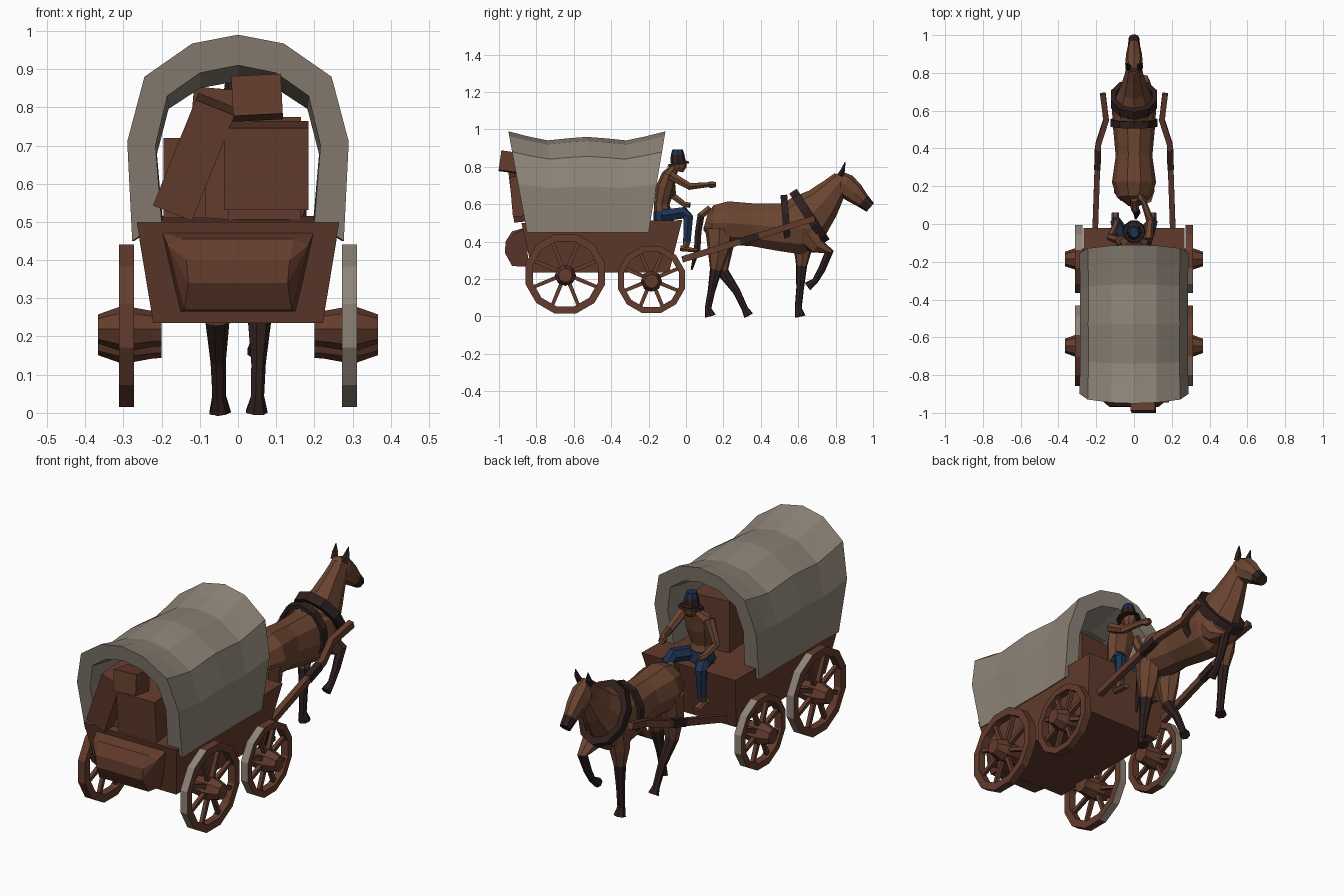
import bpy, bmesh, math
from mathutils import Vector as V, Matrix, Euler

if "Cube" in bpy.data.objects:
    bpy.data.objects.remove(bpy.data.objects["Cube"])

def material(name, c):
    m = bpy.data.materials.new(name)
    m.diffuse_color = (*c, 1)
    m.use_nodes = True
    m.node_tree.nodes["Principled BSDF"].inputs["Base Color"].default_value = m.diffuse_color
    return m

WOOD = material("wagon brown", (.125, .045, .026))
HIDE = material("warm brown", (.150, .060, .031))
DARK = material("dark leather", (.028, .014, .013))
CANVAS = material("canvas", (.270, .230, .185))
BLUE = material("denim blue", (.012, .032, .085))

def finish(name, bm, mats):
    bmesh.ops.recalc_face_normals(bm, faces=bm.faces)
    me = bpy.data.meshes.new(name)
    bm.to_mesh(me)
    bm.free()
    for m in mats:
        me.materials.append(m)
    ob = bpy.data.objects.new(name, me)
    bpy.context.collection.objects.link(ob)
    return ob

def loft(name, pts, mat, sides=8, mat2=None, split=99):
    """Skin rings (x, y, z, width radius, height radius) along a path."""
    bm = bmesh.new()
    c = [V(p[:3]) for p in pts]
    rings = []
    for i, p in enumerate(pts):
        t = (c[min(i + 1, len(c) - 1)] - c[max(i - 1, 0)]).normalized()
        ref = V((0, 1, 0)) if abs(t.x) > .9 else V((1, 0, 0))
        s = (ref - t * ref.dot(t)).normalized()
        u = s.cross(t)
        off = .5 if sides == 4 else 0
        rings.append([bm.verts.new(c[i] + s * p[3] * math.cos(a) + u * p[4] * math.sin(a))
                      for a in [(k + off) * 2 * math.pi / sides for k in range(sides)]])
    for i in range(len(rings) - 1):
        for k in range(sides):
            n = (k + 1) % sides
            f = bm.faces.new((rings[i][k], rings[i][n], rings[i + 1][n], rings[i + 1][k]))
            f.material_index = int(i >= split)
    bm.faces.new(rings[0])
    bm.faces.new(rings[-1]).material_index = int(mat2 is not None)
    return finish(name, bm, [mat, mat2] if mat2 else [mat])

def band(name, c, a, b, w, inner, n, mat, mat2=None, rule=None):
    """Elliptic hoop in the plane a, b with half width vector w."""
    bm = bmesh.new()
    c, a, b, w = V(c), V(a), V(b), V(w)
    rows = []
    for i in range(n):
        t = (i + .5) * 2 * math.pi / n
        d = a * math.cos(t) + b * math.sin(t)
        rows.append([bm.verts.new(c + q) for q in (d - w, d + w, d * inner + w, d * inner - w)])
    for i in range(n):
        p, q = rows[i], rows[(i + 1) % n]
        for k in range(4):
            f = bm.faces.new((p[k], p[(k + 1) % 4], q[(k + 1) % 4], q[k]))
            if rule and k == 0 and rule(f.calc_center_median() - c):
                f.material_index = 1
    return finish(name, bm, [mat, mat2] if mat2 else [mat])

def hull(name, pts, mat):
    bm = bmesh.new()
    for p in pts:
        bm.verts.new(p)
    bmesh.ops.convex_hull(bm, input=bm.verts)
    bmesh.ops.dissolve_limit(bm, angle_limit=.02, verts=bm.verts, edges=bm.edges)
    return finish(name, bm, [mat])

def crate(name, c, size, rot=(0, 0, 0)):
    bm = bmesh.new()
    m = Matrix.LocRotScale(V(c), Euler([math.radians(r) for r in rot]), V(size))
    bmesh.ops.create_cube(bm, size=1, matrix=m)
    return finish(name, bm, [WOOD])

# wagon body with flared sides and ends
hull("wagon_box", [(s * x, y, z) for s in (-1, 1) for x, y, z in
     ((.222, -.82, .235), (.265, -.88, .5), (.222, -.09, .235), (.268, -.02, .515))], WOOD)
# feed trough on the tail
hull("tail_trough", [(s * x, y, z) for s in (-1, 1) for x, y, z in
     ((.2, -.86, .475), (.15, -.84, .265), (.145, -.93, .455), (.135, -.965, .4),
      (.13, -.968, .34), (.14, -.93, .27), (.185, -.92, .44), (.15, -.92, .3))], WOOD)

# canvas cover: thick arch swept over sagging hoops
outer = [(.277, .45), (.29, .71), (.245, .88), (.12, .967), (0, .99)]
inner = [(.2, .5), (.216, .7), (.185, .83), (.1, .89), (0, .91)]
full = lambda h: [(-x, z) for x, z in h] + [p for p in h[-2::-1]]
loop = full(outer) + full(inner)[::-1]
bm = bmesh.new()
sag = [1, .95, .91, .93, .945, .93, .91, .95, 1]
grid = []
for i, s in enumerate(sag):
    row = []
    for x, z in loop:
        f, t = (z - .45) / .54, i / 8
        y = (-.85 - .1 * f) * (1 - t) + (-.2 + .09 * f) * t
        row.append(bm.verts.new((x * (.8 + .2 * s), y, .45 + (z - .45) * s)))
    grid.append(row)
for p, q in zip(grid, grid[1:]):
    for k in range(18):
        n = (k + 1) % 18
        bm.faces.new((p[k], p[n], q[n], q[k]))
for p in (grid[0], grid[-1]):
    for k in range(8):
        bm.faces.new((p[k], p[k + 1], p[16 - k], p[17 - k]))
finish("canvas_cover", bm, [CANVAS])

# wheels with hubs and spokes
for end, y, z, r in (("rear", -.645, .228, .22), ("front", -.185, .197, .186)):
    for s in (-1, 1):
        tag = end + ("_left" if s < 0 else "_right")
        band("wheel_rim_" + tag, (s * .292, y, z), (0, r, 0), (0, 0, r), (.02, 0, 0), .82, 12,
             WOOD, CANVAS, lambda d: d.y * s < -.02 and d.z < r * .85)
        loft("wheel_hub_" + tag, [(s * x, y, z - .008, q, q) for x, q in
             ((.2, .045), (.225, .047), (.28, .057), (.312, .057), (.366, .038))], WOOD)
        for k in range(8):
            a = (k + .5) * math.pi / 4
            d = (math.cos(a), math.sin(a))
            loft("spoke_%s_%d" % (tag, k), [(s * .292, y + d[0] * q, z + d[1] * q, w, w)
                 for q, w in ((.03, .015), (r * .86, .013))], WOOD, 4)

# cargo crates
crate("crate_large", (.075, -.83, .648), (.22, .21, .215), (5, 0, 0))
crate("crate_top", (.05, -.94, .825), (.13, .11, .105), (-8, -3, 0))
crate("crate_leaning", (-.112, -.84, .67), (.11, .19, .3), (6, 22, 0))
crate("crate_left", (-.14, -.6, .615), (.11, .5, .21))
crate("crate_tall", (-.07, -.58, .68), (.12, .3, .34), (0, 5, 0))
crate("crate_front", (.05, -.4, .64), (.2, .3, .27), (0, 0, 6))

# horse body, neck and head
loft("horse_body", [(0, .105, .51, .04, .05), (0, .14, .5, .09, .1), (0, .22, .5, .117, .122),
     (0, .36, .49, .097, .12), (0, .5, .477, .11, .133), (0, .62, .475, .118, .15),
     (0, .70, .465, .095, .105), (0, .735, .465, .05, .055)], HIDE, 10)
loft("horse_neck", [(0, .58, .49, .10, .13), (0, .66, .535, .1, .135), (0, .73, .605, .07, .1),
     (0, .79, .68, .05, .07), (0, .835, .735, .04, .05)], HIDE)
loft("horse_head", [(0, .80, .755, .03, .035), (0, .845, .705, .047, .066), (0, .90, .66, .042, .056),
     (0, .945, .618, .032, .04), (0, .985, .583, .028, .03)], HIDE, 8, DARK, 3)
loft("horse_tail", [(0, .13, .58, .02, .02), (.005, .08, .54, .022, .022), (.012, .065, .45, .022, .02),
     (.015, .06, .36, .02, .02), (.01, .03, .25, .006, .006)], HIDE, 6, DARK, 1)
for s, n in ((-1, "left"), (1, "right")):
    loft("horse_ear_" + n, [(s * .027, .825, .755, .02, .016), (s * .033, .84, .785, .016, .012),
         (s * .036, .85, .825, .002, .002)], DARK, 5)

# legs: (y, z, radius) paths, dark from the third ring down
hind_r = [(.18, .47, .08), (.175, .35, .06), (.16, .25, .033), (.135, .13, .02), (.118, .045, .018), (.13, .002, .03)]
hind_l = [(.20, .47, .08), (.19, .35, .06), (.195, .24, .033), (.27, .135, .021), (.315, .04, .018), (.335, .005, .027)]
fore_l = [(.63, .45, .07), (.625, .36, .05), (.618, .27, .03), (.61, .15, .021), (.6, .045, .019), (.61, 0, .03)]
fore_r = [(.65, .44, .07), (.70, .375, .045), (.765, .345, .026), (.725, .25, .02), (.69, .19, .017), (.65, .16, .025)]
for n, x, path in (("hind_leg_right", .06, hind_r), ("hind_leg_left", -.06, hind_l),
                   ("front_leg_left", -.06, fore_l), ("front_leg_right", .06, fore_r)):
    loft(n, [(x * (1 - .04 * i), y, z, min(r, .05), r) for i, (y, z, r) in enumerate(path)],
         HIDE, 7, DARK, 2)

# harness: collar, girth and shafts
band("collar", (0, .66, .535), (.128, 0, 0), (0, -.088, .135), (0, .02, .013), .78, 10, DARK)
band("girth", (0, .535, .505), (.13, 0, 0), (0, -.012, .145), (0, .018, .002), .86, 10, DARK)
for s, n in ((-1, "left"), (1, "right")):
    loft("shaft_" + n, [(s * x, y, z, .021, .024) for x, y, z in
         ((.205, -.02, .305), (.19, .42, .44), (.148, .55, .482), (.165, .69, .525))], WOOD, 4)
    loft("trace_wrap_" + n, [(s * .194, .29, .4, .024, .027), (s * .191, .39, .431, .024, .027)], DARK, 4)

# driver
loft("driver_torso", [(0, -.12, .53, .065, .05), (0, -.13, .6, .055, .042), (0, -.11, .69, .075, .05),
     (0, -.09, .755, .078, .04), (0, -.065, .79, .025, .026), (0, -.05, .81, .02, .02)], HIDE)
loft("driver_head", [(0, -.042, .775, .022, .026), (0, -.038, .8, .034, .04), (0, -.038, .835, .034, .04)], HIDE)
loft("hat_brim", [(0, -.04, .81, .062, .062), (0, -.042, .822, .058, .058)], DARK, 10)
loft("hat_crown", [(0, -.042, .82, .04, .042), (0, -.045, .865, .034, .036), (0, -.045, .893, .024, .028)],
     DARK, 8, BLUE, 1)
loft("driver_hips", [(0, -.12, .505, .075, .055), (0, -.125, .565, .068, .05)], BLUE)
for s, n in ((-1, "left"), (1, "right")):
    loft("driver_leg_" + n, [(s * .045, -.12, .54, .04, .036), (s * .085, -.01, .555, .034, .034),
         (s * .095, .012, .535, .03, .03), (s * .095, .005, .4, .023, .023),
         (s * .095, -.005, .36, .017, .017)], BLUE, 6, HIDE, 3)
    loft("driver_foot_" + n, [(s * .095, -.03, .365, .02, .018), (s * .1, .06, .352, .02, .011)], HIDE, 6)
loft("arm_right", [(.075, -.085, .755, .026, .026), (.085, .02, .695, .021, .021),
     (.05, .12, .705, .015, .015), (.035, .135, .705, .02, .02), (.03, .158, .705, .016, .016)], HIDE, 6)
loft("arm_left", [(-.075, -.085, .755, .026, .026), (-.125, -.07, .645, .021, .021),
     (-.1, -.01, .6, .016, .016), (-.09, .02, .595, .016, .016)], HIDE, 6)
